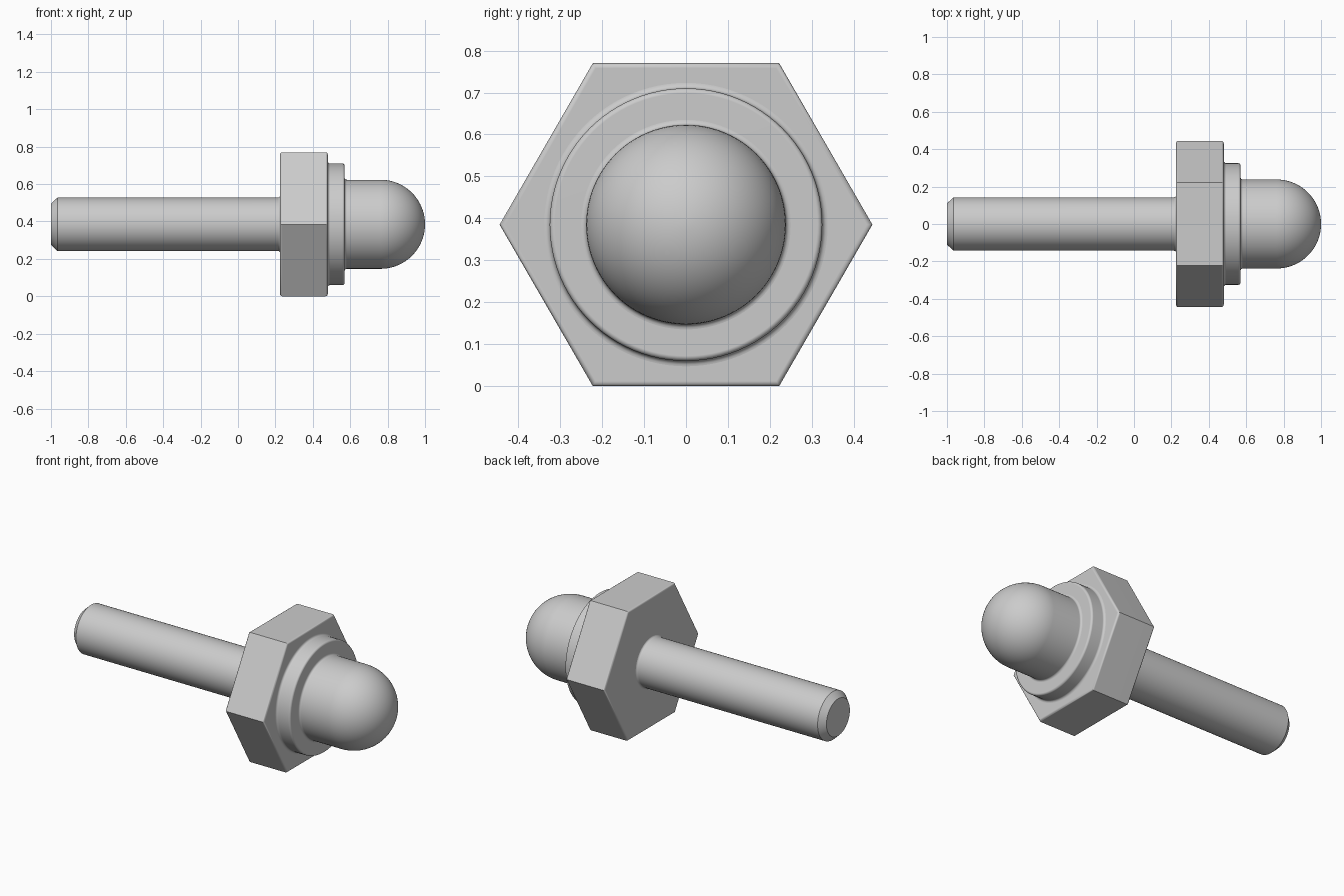
import bpy, bmesh
from math import sin, cos, pi, radians
from mathutils import Matrix, Vector

cube = bpy.data.objects.get("Cube")
if cube:
    bpy.data.objects.remove(cube, do_unlink=True)

AXIS_Z = 0.385
SIDES = 96

grey = bpy.data.materials.new("light_grey")
grey.use_nodes = True
colour = (0.6, 0.6, 0.6, 1)
grey.diffuse_color = colour
grey.node_tree.nodes["Principled BSDF"].inputs["Base Color"].default_value = colour


def finish(name, bm):
    """Turn a bmesh into a smooth object with crisp flat faces."""
    bmesh.ops.remove_doubles(bm, verts=bm.verts, dist=1e-5)
    bmesh.ops.recalc_face_normals(bm, faces=bm.faces)
    mesh = bpy.data.meshes.new(name)
    bm.to_mesh(mesh)
    bm.free()
    mesh.materials.append(grey)
    obj = bpy.data.objects.new(name, mesh)
    obj.location.z = AXIS_Z
    bpy.context.collection.objects.link(obj)
    bpy.ops.object.select_all(action='DESELECT')
    obj.select_set(True)
    bpy.context.view_layer.objects.active = obj
    bpy.ops.object.shade_smooth_by_angle(angle=radians(35))
    weighted = obj.modifiers.new("even_flats", 'WEIGHTED_NORMAL')
    weighted.keep_sharp = True


def arc(cx, cr, radius, start, end, steps=5):
    """Profile points (x, radius) along an arc, angles in degrees."""
    angles = [radians(start + (end - start) * i / steps) for i in range(steps + 1)]
    return [(cx + radius * cos(a), cr + radius * sin(a)) for a in angles]


def lathe(name, profile):
    """Revolve a profile about the x axis."""
    bm = bmesh.new()
    verts = [bm.verts.new((x, 0, max(r, 0))) for x, r in profile]
    edges = [bm.edges.new(pair) for pair in zip(verts, verts[1:])]
    bmesh.ops.spin(bm, geom=verts + edges, cent=(0, 0, 0), axis=(1, 0, 0),
                   angle=2 * pi, steps=SIDES, use_merge=True)
    finish(name, bm)


# Shaft with a chamfered tip and a small fillet against the hexagon
lathe("shaft", [(-1, 0), (-1, 0.11), (-0.965, 0.143)]
      + arc(0.213, 0.156, 0.013, 270, 360) + [(0.24, 0.156), (0.24, 0)])

# Round collar with a filleted foot and a rounded rim
lathe("collar", [(0.465, 0), (0.465, 0.338)]
      + arc(0.493, 0.338, 0.013, 180, 270)
      + arc(0.558, 0.313, 0.012, 90, 0) + [(0.57, 0)])

# Domed cap with a filleted foot
lathe("dome", [(0.56, 0), (0.56, 0.25)]
      + arc(0.582, 0.25, 0.012, 180, 270)
      + arc(0.762, 0, 0.238, 90, 0, 24))

# Hexagonal head, rounded only around its two end faces
bm = bmesh.new()
bmesh.ops.create_cone(bm, cap_ends=True, segments=6, radius1=0.4445,
                      radius2=0.4445, depth=0.255)
points_y = any(abs(v.co.x) < 1e-4 for v in bm.verts)
if not points_y:
    bmesh.ops.rotate(bm, verts=bm.verts, matrix=Matrix.Rotation(pi / 2, 3, 'Z'))
bmesh.ops.rotate(bm, verts=bm.verts, matrix=Matrix.Rotation(pi / 2, 3, 'Y'))
bmesh.ops.translate(bm, verts=bm.verts, vec=Vector((0.3525, 0, 0)))
rims = [e for e in bm.edges if abs(e.verts[0].co.x - e.verts[1].co.x) < 1e-4]
bmesh.ops.bevel(bm, geom=rims, offset=0.012, segments=4, profile=0.5,
                affect='EDGES')
finish("hex_head", bm)
